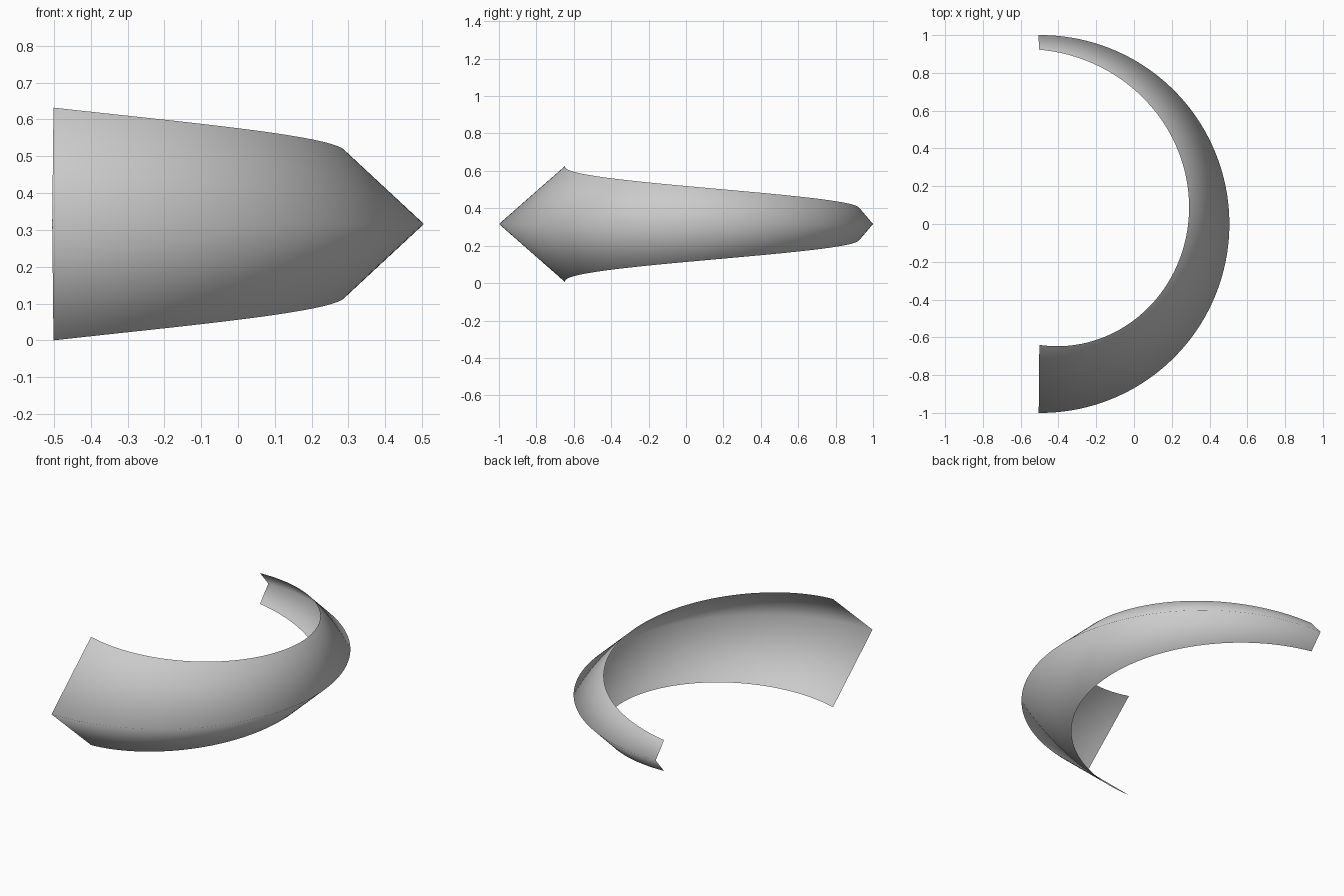
import bpy, bmesh
from math import sin, cos, radians

if "Cube" in bpy.data.objects:
    bpy.data.objects.remove(bpy.data.objects["Cube"])

CENTRE_X, RADIUS, MID_Z = -0.495, 1.0, 0.316
SWEEP, STEPS = radians(181.1), 128


def lerp(a, b, t):
    return a + (b - a) * t


# Tapering V-section band swept around a half circle, ridge facing outward
bm = bmesh.new()
rows = []
for i in range(STEPS + 1):
    t = i / STEPS
    angle = SWEEP * (t - 0.5)
    depth = lerp(0.36, 0.077, t)
    half_height = lerp(0.316, 0.09, t)
    section = [(RADIUS - depth, -half_height), (RADIUS, 0), (RADIUS - depth, half_height)]
    rows.append([bm.verts.new((CENTRE_X + r * cos(angle), r * sin(angle), MID_Z + z))
                 for r, z in section])

for a, b in zip(rows, rows[1:]):
    for k in range(2):
        bm.faces.new((a[k], b[k], b[k + 1], a[k + 1])).smooth = True

mesh = bpy.data.meshes.new("curved_band")
bm.to_mesh(mesh)
bm.free()
band = bpy.data.objects.new("curved_band", mesh)
bpy.context.collection.objects.link(band)
